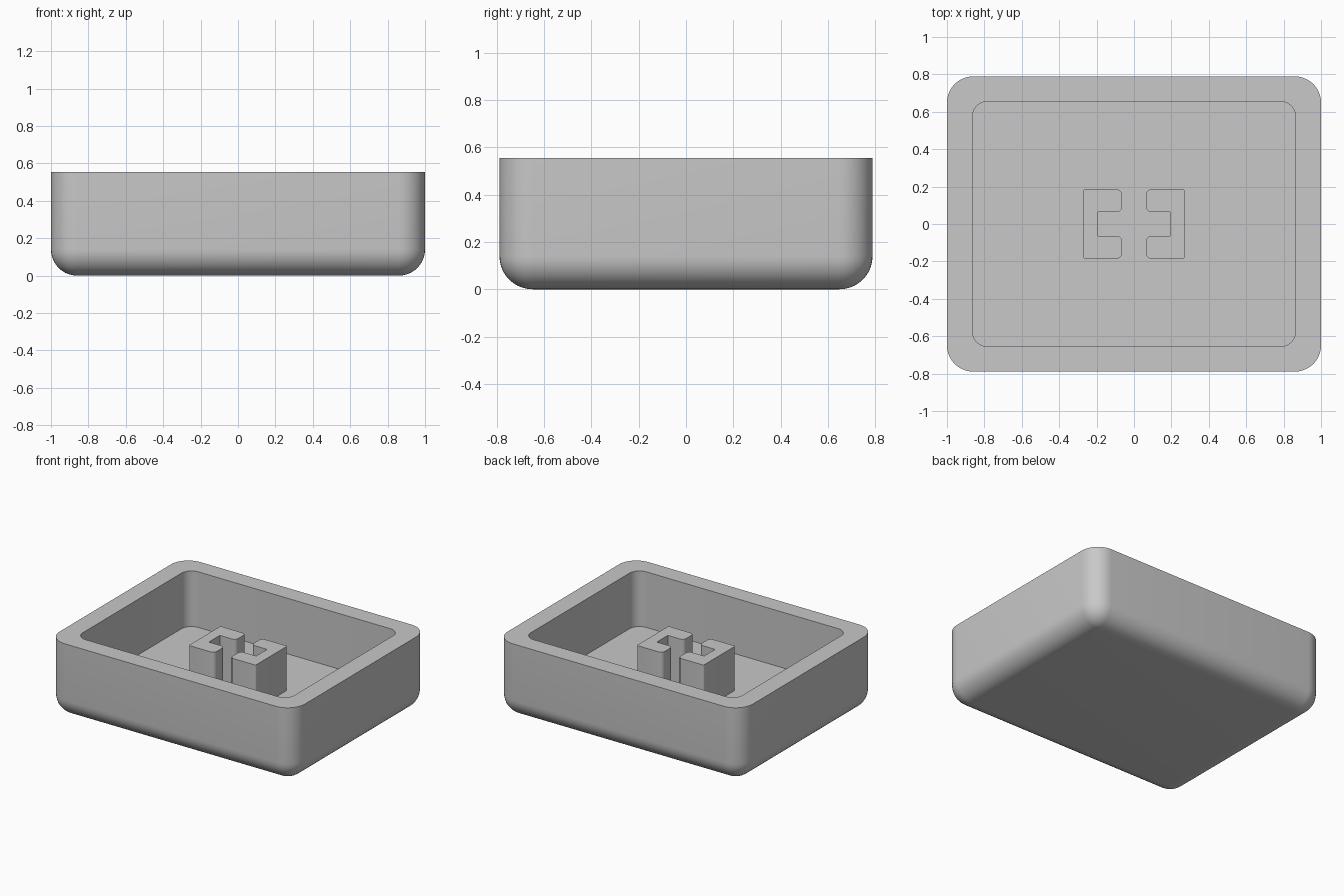
import bpy, bmesh
from math import sin, cos, pi, radians
from mathutils import Vector

cube = bpy.data.objects.get("Cube")
if cube:
    bpy.data.objects.remove(cube, do_unlink=True)

# Single grey plastic
grey = bpy.data.materials.new("grey plastic")
grey.use_nodes = True
color = (0.58, 0.58, 0.58, 1)
grey.diffuse_color = color
grey.node_tree.nodes["Principled BSDF"].inputs["Base Color"].default_value = color

HEIGHT, FLOOR, FILLET, STEPS = 0.555, 0.145, 0.14, 10


def finish(bm, name):
    bmesh.ops.recalc_face_normals(bm, faces=bm.faces)
    mesh = bpy.data.meshes.new(name)
    bm.to_mesh(mesh)
    bm.free()
    mesh.materials.append(grey)
    obj = bpy.data.objects.new(name, mesh)
    bpy.context.collection.objects.link(obj)
    bpy.ops.object.select_all(action="DESELECT")
    obj.select_set(True)
    bpy.context.view_layer.objects.active = obj
    bpy.ops.object.shade_smooth_by_angle(angle=radians(30))
    return obj


def rounded_rect(hx, hy, r, z):
    pts = []
    for k, (sx, sy) in enumerate([(1, 1), (-1, 1), (-1, -1), (1, -1)]):
        for i in range(STEPS + 1):
            a = (k + i / STEPS) * pi / 2
            pts.append((sx * (hx - r) + r * cos(a), sy * (hy - r) + r * sin(a), z))
    return pts


def rounded_polygon(corners):
    """Round each right-angle corner (x, y, radius) of an outline."""
    pts = []
    for i, (x, y, r) in enumerate(corners):
        p = Vector((x, y))
        if r == 0:
            pts.append(p)
            continue
        u = (Vector(corners[i - 1][:2]) - p).normalized()
        v = (Vector(corners[(i + 1) % len(corners)][:2]) - p).normalized()
        for j in range(7):
            a = j / 6 * pi / 2
            pts.append(p + r * (u * (1 - sin(a)) + v * (1 - cos(a))))
    return pts


# Tray: filleted underside, straight walls, flat rim, recessed floor
rings = []
for i in range(STEPS + 1):
    a = i / STEPS * pi / 2
    inset = FILLET * (1 - sin(a))
    rings.append(rounded_rect(1 - inset, 0.789 - inset, FILLET - inset,
                              FILLET * (1 - cos(a))))
rings.append(rounded_rect(1, 0.789, FILLET, HEIGHT))
rings.append(rounded_rect(0.863, 0.655, 0.08, HEIGHT))
rings.append(rounded_rect(0.863, 0.655, 0.08, FLOOR))

bm = bmesh.new()
loops = [[bm.verts.new(p) for p in ring] for ring in rings]
for low, high in zip(loops, loops[1:]):
    for i in range(len(low)):
        j = (i + 1) % len(low)
        bm.faces.new((low[i], low[j], high[j], high[i]))
bm.faces.new(loops[0])
bm.faces.new(loops[-1])
bmesh.ops.remove_doubles(bm, verts=bm.verts, dist=0.0001)
finish(bm, "tray")

# Pair of C-shaped stem brackets facing each other
OUT, IN, SLOT, HY, SY = 0.273, 0.064, 0.193, 0.185, 0.064
outline = [(OUT, -HY, 0.012), (OUT, HY, 0.012), (IN, HY, 0.03), (IN, SY, 0.03),
           (SLOT, SY, 0), (SLOT, -SY, 0), (IN, -SY, 0.03), (IN, -HY, 0.03)]
for side, name in ((1, "left_bracket"), (-1, "right_bracket")):
    bm = bmesh.new()
    base = bm.faces.new([bm.verts.new((side * p.x, p.y, FLOOR - 0.02))
                         for p in rounded_polygon(outline)])
    top = bmesh.ops.extrude_face_region(bm, geom=[base], use_keep_orig=True)["geom"]
    bmesh.ops.translate(bm, vec=(0, 0, 0.47 - FLOOR + 0.02),
                        verts=[v for v in top if isinstance(v, bmesh.types.BMVert)])
    finish(bm, name)
